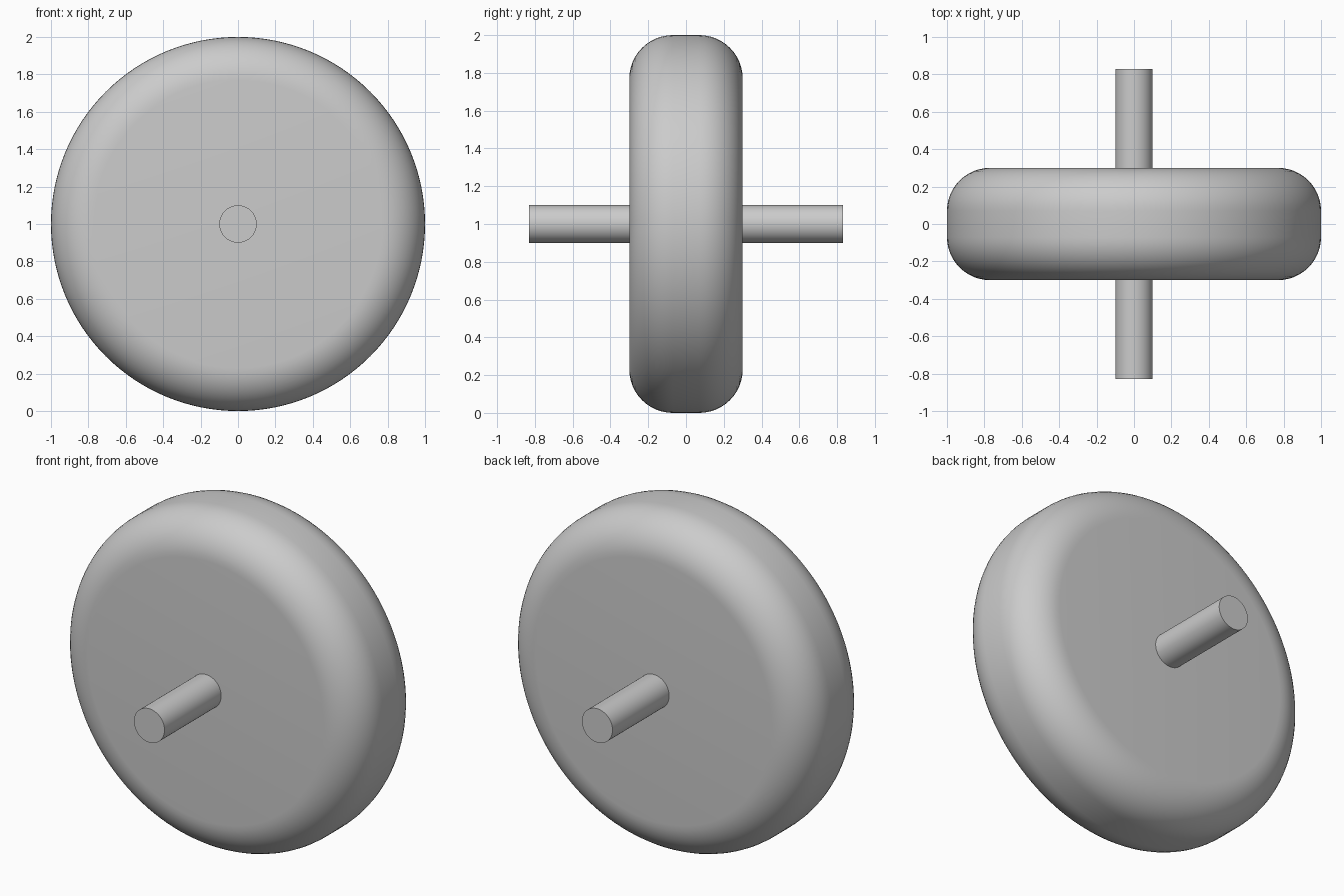
import bpy, bmesh, math
from mathutils import Matrix

cube = bpy.data.objects.get("Cube")
if cube:
    bpy.data.objects.remove(cube, do_unlink=True)

HUB_HEIGHT = 1.0
WHEEL_RADIUS, WHEEL_HALF_WIDTH, FILLET = 1.0, 0.3, 0.23
AXLE_RADIUS, AXLE_HALF_LENGTH = 0.1, 0.83

grey = bpy.data.materials.new("plain grey")
grey.use_nodes = True
colour = (0.6, 0.6, 0.6, 1)
grey.diffuse_color = colour
grey.node_tree.nodes["Principled BSDF"].inputs["Base Color"].default_value = colour


def disc(name, radius, half_width, sides, fillet=0, steps=12):
    """Solid cylinder along y, with optionally rounded rims."""
    bm = bmesh.new()
    bmesh.ops.create_cone(bm, cap_ends=True, segments=sides, radius1=radius,
                          radius2=radius, depth=2 * half_width)
    if fillet:
        rims = [e for e in bm.edges
                if abs(e.verts[0].co.z - e.verts[1].co.z) < half_width]
        bmesh.ops.bevel(bm, geom=rims, offset=fillet, offset_type='OFFSET',
                        segments=steps, profile=0.5, affect='EDGES')
    turn = Matrix.Rotation(math.pi / 2, 4, 'X')
    bmesh.ops.transform(bm, matrix=turn, verts=bm.verts)
    mesh = bpy.data.meshes.new(name)
    bm.to_mesh(mesh)
    bm.free()
    mesh.materials.append(grey)
    obj = bpy.data.objects.new(name, mesh)
    obj.location.z = HUB_HEIGHT
    bpy.context.collection.objects.link(obj)
    bpy.ops.object.select_all(action='DESELECT')
    obj.select_set(True)
    bpy.context.view_layer.objects.active = obj
    bpy.ops.object.shade_smooth_by_angle(angle=math.radians(30))
    return obj


# Rounded wheel and the axle through its centre
disc("wheel", WHEEL_RADIUS, WHEEL_HALF_WIDTH, 128, FILLET)
disc("axle", AXLE_RADIUS, AXLE_HALF_LENGTH, 64)
